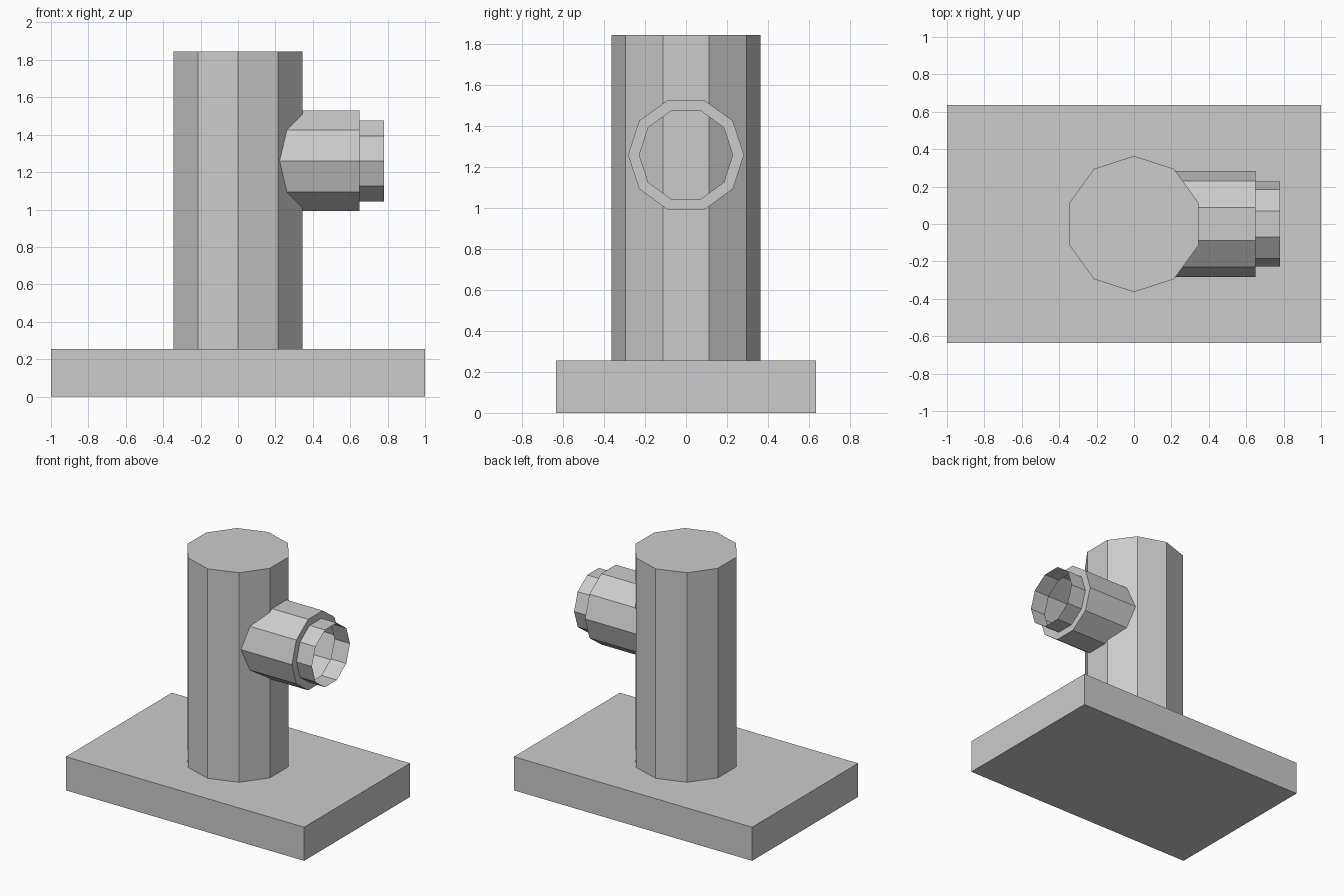
import bpy, bmesh, math
from mathutils import Vector

SIDES = 10

old = bpy.data.objects.get("Cube")
if old:
    bpy.data.objects.remove(old, do_unlink=True)

# Single plain grey
grey = bpy.data.materials.new("plain grey")
grey.use_nodes = True
colour = (0.6, 0.6, 0.6, 1)
grey.diffuse_color = colour
grey.node_tree.nodes["Principled BSDF"].inputs["Base Color"].default_value = colour


def add_object(name, bm):
    mesh = bpy.data.meshes.new(name)
    bm.to_mesh(mesh)
    bm.free()
    mesh.materials.append(grey)
    obj = bpy.data.objects.new(name, mesh)
    bpy.context.collection.objects.link(obj)
    return obj


def lathe(name, profile, axis, centre, capped):
    """Sweep (radius, distance) pairs around x or z, with a corner on the y axis."""
    bm = bmesh.new()
    rings = []
    for radius, dist in profile:
        ring = []
        for i in range(SIDES):
            angle = 2 * math.pi * i / SIDES
            y, side = radius * math.cos(angle), radius * math.sin(angle)
            point = (dist, y, side) if axis == "x" else (-side, y, dist)
            ring.append(bm.verts.new(Vector(point) + Vector(centre)))
        rings.append(ring)
    for a, b in zip(rings, rings[1:]):
        for i in range(SIDES):
            j = (i + 1) % SIDES
            bm.faces.new((a[i], a[j], b[j], b[i]))
    if capped:
        bm.faces.new(rings[0][::-1])
        bm.faces.new(rings[-1])
    return add_object(name, bm)


# Base slab
bm = bmesh.new()
bmesh.ops.create_cube(bm, size=1)
bmesh.ops.scale(bm, vec=(2, 1.27, 0.255), verts=bm.verts)
bmesh.ops.translate(bm, vec=(0, 0, 0.1275), verts=bm.verts)
add_object("base_slab", bm)

# Upright ten-sided column
lathe("column", [(0.364, 0.255), (0.364, 1.845)], "z", (0, 0, 0), True)

# Open side pipe: wide sleeve, flat shoulder and thin-walled nozzle
lathe("side_pipe", [(0.283, 0.2), (0.283, 0.65), (0.228, 0.65), (0.228, 0.78)],
      "x", (0, 0, 1.26), False)
